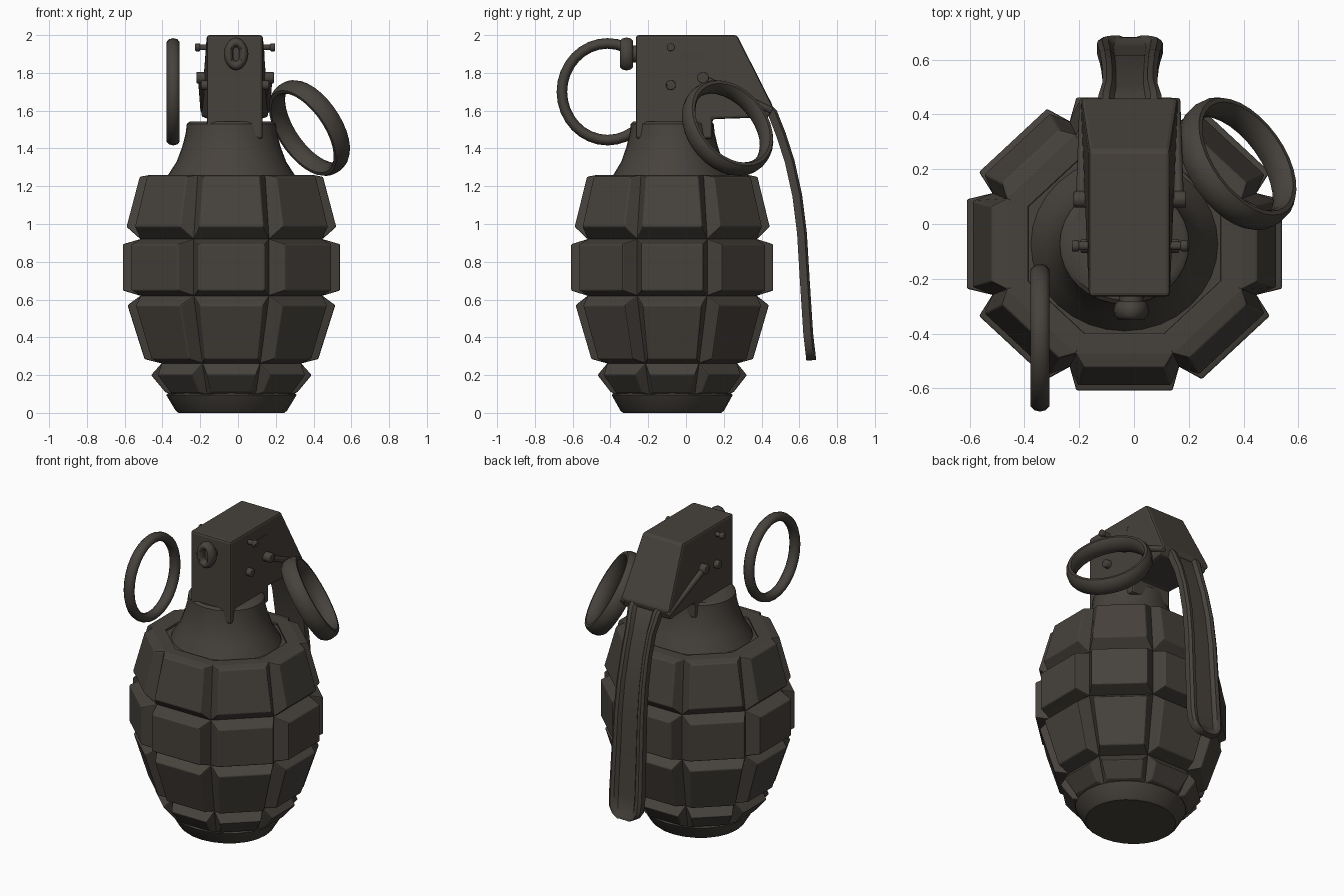
import bpy, bmesh, math
from mathutils import Vector, Matrix

if "Cube" in bpy.data.objects:
    bpy.data.objects.remove(bpy.data.objects["Cube"])

iron = bpy.data.materials.new("dark iron")
iron.diffuse_color = (0.062, 0.054, 0.045, 1)
iron.use_nodes = True
iron.node_tree.nodes["Principled BSDF"].inputs["Base Color"].default_value = iron.diffuse_color
CX, CY, SY = -0.035, -0.073, 0.93   # body axis and slight front-back squash


def make(name, bm, smooth=None, bevel=0):
    bmesh.ops.recalc_face_normals(bm, faces=bm.faces[:])
    me = bpy.data.meshes.new(name)
    bm.to_mesh(me)
    bm.free()
    ob = bpy.data.objects.new(name, me)
    bpy.context.collection.objects.link(ob)
    me.materials.append(iron)
    if bevel:
        m = ob.modifiers.new("bevel", 'BEVEL')
        m.width, m.segments = bevel, 2
    if smooth:
        bpy.ops.object.select_all(action='DESELECT')
        ob.select_set(True)
        bpy.context.view_layer.objects.active = ob
        bpy.ops.object.shade_smooth_by_angle(angle=math.radians(smooth))
    return ob


def loft(bm, loops, close=False):
    # bridge equal-length closed loops; cap the ends unless close
    vs = [[bm.verts.new(p) for p in lp] for lp in loops]
    n = len(vs[0])
    pairs = list(zip(vs, vs[1:])) + ([(vs[-1], vs[0])] if close else [])
    for a, b in pairs:
        for i in range(n):
            j = (i + 1) % n
            bm.faces.new((a[i], a[j], b[j], b[i]))
    if not close:
        bm.faces.new(vs[0])
        bm.faces.new(vs[-1])


def lathe(name, prof, n, smooth=None, turn=0.0):
    bm = bmesh.new()
    loft(bm, [[(CX + r * math.cos(turn + 2 * math.pi * i / n),
                CY + SY * r * math.sin(turn + 2 * math.pi * i / n), z)
               for i in range(n)] for r, z in prof])
    return make(name, bm, smooth)


def ring(name, centre, axis, ra, rb, radial, axial, seg=32):
    # elliptical ring with an oval section; ra lies horizontal, rb upward
    bm = bmesh.new()
    n = Vector(axis).normalized()
    u = Vector((0, 0, 1)).cross(n).normalized()
    v = n.cross(u)
    loops = []
    for i in range(seg):
        t = 2 * math.pi * i / seg
        d = u * math.cos(t) * ra + v * math.sin(t) * rb
        loops.append([Vector(centre) + d + d.normalized() * radial * math.cos(s)
                      + n * axial * math.sin(s)
                      for s in (2 * math.pi * k / 10 for k in range(10))])
    loft(bm, loops, close=True)
    return make(name, bm, 50)


def rod(name, a, b, r, n=10, bevel=0.006):
    a, b = Vector(a), Vector(b)
    bm = bmesh.new()
    rot = (b - a).to_track_quat('Z', 'Y').to_matrix().to_4x4()
    bmesh.ops.create_cone(bm, cap_ends=True, segments=n, radius1=r, radius2=r,
                          depth=(b - a).length,
                          matrix=Matrix.Translation((a + b) / 2) @ rot)
    return make(name, bm, 45, bevel)


# core, foot and neck
T = math.pi / 8
K = 1 / math.cos(T)
lathe("body_core", [(0.31 * K, 0.1), (0.36 * K, 0.265), (0.475 * K, 0.62),
                    (0.475 * K, 0.92), (0.40 * K, 1.245)], 8, turn=T)
lathe("foot", [(0.28, 0), (0.295, 0.012), (0.345, 0.095), (0.32, 0.12)], 24, 30)
lathe("neck", [(0.36, 1.2), (0.335, 1.26), (0.29, 1.33), (0.26, 1.41),
               (0.242, 1.48), (0.236, 1.53), (0.22, 1.543)], 32, 40)

# rows of chamfered blocks: (radius, z) of inner bottom, outer bottom, outer top, inner top
rows = [((0.31, 0.095), (0.35, 0.11), (0.425, 0.2), (0.37, 0.262)),
        ((0.37, 0.262), (0.46, 0.285), (0.55, 0.57), (0.482, 0.62)),
        ((0.482, 0.62), (0.575, 0.648), (0.575, 0.893), (0.482, 0.92)),
        ((0.482, 0.92), (0.555, 0.985), (0.485, 1.25), (0.43, 1.26))]
W_IN, W_OUT = math.tan(T), 0.305
for k, (ib, ob_, ot, it) in enumerate(rows):
    bm = bmesh.new()
    for c in range(8):
        a = c * math.pi / 4

        def P(r, w, z):
            return (CX + r * math.cos(a) - w * math.sin(a),
                    CY + SY * (r * math.sin(a) + w * math.cos(a)), z)

        def quad(lo, hi, f, push=0):
            return [P(lo[0] - push, -lo[0] * f, lo[1]), P(lo[0] - push, lo[0] * f, lo[1]),
                    P(hi[0] - push, hi[0] * f, hi[1]), P(hi[0] - push, hi[0] * f, hi[1])][:2] + \
                   [P(hi[0] - push, hi[0] * f, hi[1]), P(hi[0] - push, -hi[0] * f, hi[1])]
        loft(bm, [quad(ib, it, W_IN, 0.08), quad(ib, it, W_IN), quad(ob_, ot, W_OUT)])
    make("block_row_%d" % (k + 1), bm, None, 0.006)

# fuse head, side profile pushed across x, flaring at the rear
prof = [(-0.265, 1.45), (-0.265, 2.0), (0.27, 2.0), (0.46, 1.625),
        (0.44, 1.565), (0.14, 1.555), (0.14, 1.45)]
bm = bmesh.new()
loft(bm, [[(-0.017 + s * (0.148 + (0.03 if y > 0.4 else 0)), y, z) for y, z in prof]
          for s in (-1, 1)])
make("fuse_head", bm, None, 0.014)

# safety lever: channelled strip with a rounded end (y, z, half width)
path = [(0.40, 1.64, 0.12), (0.455, 1.585, 0.115), (0.50, 1.47, 0.10), (0.545, 1.33, 0.10),
        (0.585, 1.15, 0.105), (0.61, 0.95, 0.11), (0.625, 0.7, 0.115), (0.643, 0.42, 0.12),
        (0.652, 0.34, 0.115), (0.657, 0.3, 0.09), (0.659, 0.278, 0.05)]
bm = bmesh.new()
loops = []
for i, (y, z, w) in enumerate(path):
    p, q = path[max(i - 1, 0)], path[min(i + 1, len(path) - 1)]
    d = Vector((0, q[0] - p[0], q[1] - p[1])).normalized()
    n = Vector((0, -d.z, d.y))            # points outward to the back
    dip = 0.005 if i < len(path) - 2 else 0.024
    sec = [(-1, -0.022), (-1, 0.018), (-0.85, 0.03), (-0.65, 0.027), (-0.5, dip),
           (0.5, dip), (0.65, 0.027), (0.85, 0.03), (1, 0.018), (1, -0.022)]
    loops.append([Vector((-0.015 + s * w, y, z)) + n * t for s, t in sec])
loft(bm, loops)
make("safety_lever", bm, 35)

# side pins, hinge straps and recessed-looking side plates
for s, side in ((-1, "left"), (1, "right")):
    X = lambda d: -0.015 + s * d
    rod(side + "_upper_pin", (X(0.1), -0.08, 1.935), (X(0.195), -0.08, 1.935), 0.016)
    rod(side + "_upper_pin_head", (X(0.185), -0.08, 1.935), (X(0.212), -0.08, 1.935), 0.022)
    rod(side + "_lower_pin", (X(0.1), -0.08, 1.735), (X(0.18), -0.08, 1.735), 0.027)
    rod(side + "_hinge_pin", (X(0.1), 0.09, 1.775), (X(0.205), 0.09, 1.775), 0.032)
    rod(side + "_hinge_strap", (X(0.178), 0.09, 1.77), (X(0.165), 0.455, 1.6), 0.02)
    bm = bmesh.new()
    plate = [(-0.04, 1.915), (0.11, 1.915), (0.085, 1.86), (0.06, 1.845), (0.0, 1.845), (-0.03, 1.86)]
    loft(bm, [[(X(d), y, z) for y, z in plate] for d in (0.14, 0.155)])
    make(side + "_side_plate", bm)

# eyelet on the front of the head
rod("eyelet_stem", (-0.01, -0.25, 1.9), (-0.01, -0.31, 1.9), 0.045, 14)
ring("eyelet_rim", (-0.01, -0.315, 1.9), (0, -1, 0), 0.04, 0.062, 0.025, 0.036, 20)

# pull rings
ring("left_pull_ring", (-0.343, -0.415, 1.7), (1, 0, 0), 0.242, 0.256, 0.028, 0.036)
ring("right_pull_ring", (0.378, 0.22, 1.508), (0.70, 0.50, 0.5), 0.237, 0.252, 0.028, 0.055)
